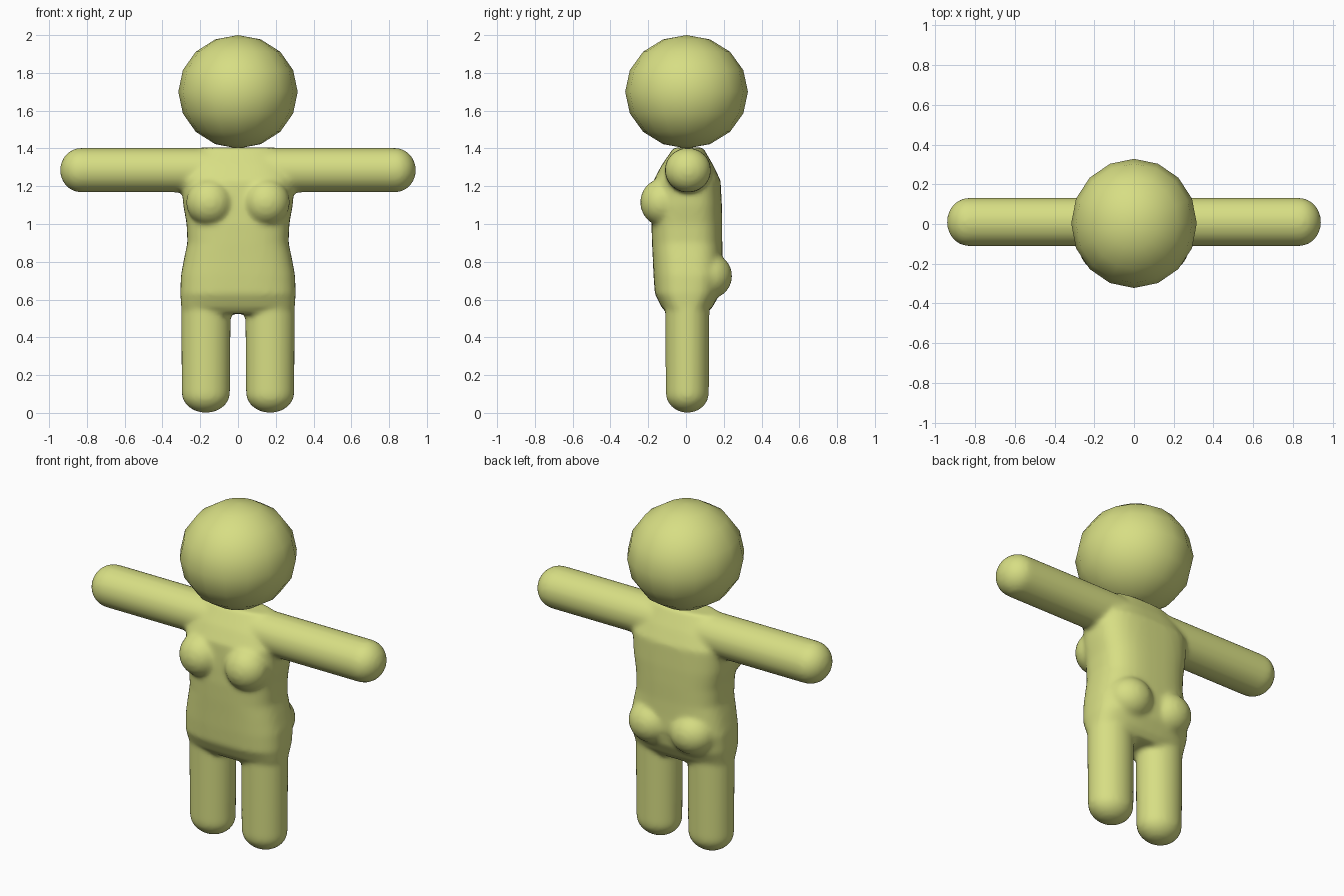
import bpy, bmesh, math
from mathutils import Matrix, Vector

if "Cube" in bpy.data.objects:
    bpy.data.objects.remove(bpy.data.objects["Cube"])

mat = bpy.data.materials.new("pale olive")
mat.diffuse_color = (0.68, 0.73, 0.23, 1)
mat.use_nodes = True
mat.node_tree.nodes["Principled BSDF"].inputs["Base Color"].default_value = mat.diffuse_color


def finish(bm, name):
    bmesh.ops.recalc_face_normals(bm, faces=bm.faces)
    me = bpy.data.meshes.new(name)
    bm.to_mesh(me)
    bm.free()
    me.materials.append(mat)
    for p in me.polygons:
        p.use_smooth = True
    ob = bpy.data.objects.new(name, me)
    bpy.context.collection.objects.link(ob)
    return ob


def ball(bm, center, radii, u=32, v=16):
    m = Matrix.Translation(center) @ Matrix.Diagonal((*radii, 1))
    bmesh.ops.create_uvsphere(bm, u_segments=u, v_segments=v, radius=1, matrix=m)


def loft(bm, rings):
    """Skin a list of closed rings and cap both ends."""
    loops = [[bm.verts.new(p) for p in r] for r in rings]
    n = len(loops[0])
    for a, b in zip(loops, loops[1:]):
        for i in range(n):
            j = (i + 1) % n
            bm.faces.new((a[i], a[j], b[j], b[i]))
    bm.faces.new(loops[0][::-1])
    bm.faces.new(loops[-1])


def capsule(bm, origin, axis, across, r1, r2, length, cap, taper=1.0, n=32):
    """Limb from origin along axis, with a rounded far end."""
    o, a, u = Vector(origin), Vector(axis), Vector(across)
    w = a.cross(u)
    stations = [(0, 1.0), (length - cap, taper)]
    for k in range(1, 9):
        t = k / 8 * math.radians(86)
        stations.append((length - cap + cap * math.sin(t), taper * math.cos(t)))
    loft(bm, [[o + a * d + u * (r1 * s * math.cos(2 * math.pi * i / n))
               + w * (r2 * s * math.sin(2 * math.pi * i / n)) for i in range(n)]
              for d, s in stations])


def section(z, half, front, back, power, n=48):
    """Rounded-box torso cross-section."""
    cy, ry = (front + back) / 2, (back - front) / 2
    ring = []
    for i in range(n):
        c, s = math.cos(2 * math.pi * i / n), math.sin(2 * math.pi * i / n)
        ring.append((half * math.copysign(abs(c) ** (2 / power), c),
                     cy + ry * math.copysign(abs(s) ** (2 / power), s), z))
    return ring


# Torso: height, half width, front, back, squareness
body = bmesh.new()
loft(body, [section(*s) for s in (
    (0.525, 0.27, -0.10, 0.11, 2.6), (0.56, 0.30, -0.13, 0.14, 2.8),
    (0.63, 0.306, -0.165, 0.18, 2.8), (0.73, 0.302, -0.172, 0.20, 2.8),
    (0.82, 0.285, -0.176, 0.195, 2.8), (0.90, 0.268, -0.18, 0.192, 2.8),
    (1.00, 0.272, -0.183, 0.192, 2.8), (1.10, 0.29, -0.18, 0.19, 2.8),
    (1.23, 0.30, -0.172, 0.183, 2.8), (1.31, 0.28, -0.13, 0.145, 2.6),
    (1.405, 0.20, -0.065, 0.09, 2.4))])

for side in (-1, 1):
    # Arms and legs
    capsule(body, (0.15 * side, 0.01, 1.285), (side, 0, 0), (0, 1, 0),
            0.122, 0.118, 0.792, 0.11)
    capsule(body, (0.17 * side, 0.007, 0.62), (0, 0, -1), (1, 0, 0),
            0.132, 0.118, 0.62, 0.105, 0.97)
    # Chest and seat
    ball(body, (0.15 * side, -0.125, 1.115), (0.125, 0.118, 0.125))
    ball(body, (0.135 * side, 0.115, 0.725), (0.135, 0.13, 0.125))

# Fuse the body into one soft skin
body_ob = finish(body, "body")
remesh = body_ob.modifiers.new("fuse", 'REMESH')
remesh.mode = 'VOXEL'
remesh.voxel_size = 0.014
remesh.use_smooth_shade = True
soften = body_ob.modifiers.new("soften", 'SMOOTH')
soften.factor = 0.5
soften.iterations = 7

# Head: coarse smooth-shaded ball
head = bmesh.new()
ball(head, (0, 0.003, 1.7), (0.316, 0.325, 0.3), 16, 8)
finish(head, "head")
